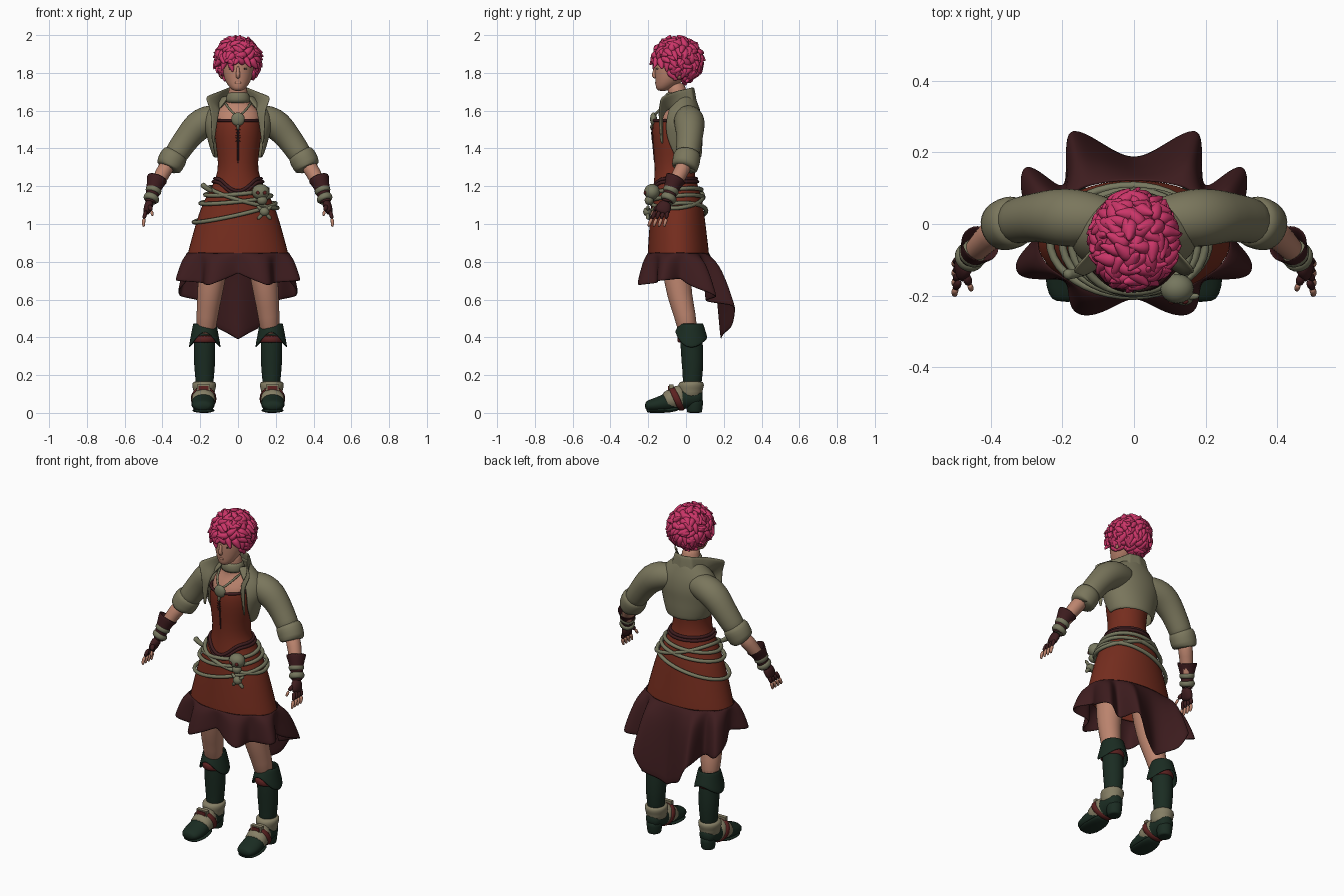
import bpy, bmesh, math, random
from math import sin, cos, pi, radians
from mathutils import Vector, Matrix

random.seed(4)
if "Cube" in bpy.data.objects:
    bpy.data.objects.remove(bpy.data.objects["Cube"])


def colour(name, r, g, b):
    m = bpy.data.materials.new(name)
    m.diffuse_color = (r, g, b, 1)
    m.use_nodes = True
    for n in m.node_tree.nodes:
        if n.type == 'BSDF_PRINCIPLED':
            n.inputs["Base Color"].default_value = (r, g, b, 1)
            n.inputs["Roughness"].default_value = 0.8
    return m


SKIN = colour("skin", .5, .23, .155)
HAIR = colour("pink hair", .6, .036, .14)
OLIVE = colour("olive cloth", .195, .182, .108)
ROPE = colour("grey green rope", .18, .183, .112)
RUST = colour("rust cloth", .178, .026, .013)
MAROON = colour("dark maroon", .048, .012, .0135)
GREEN = colour("dark green leather", .0105, .025, .016)
BEIGE = colour("beige wrap", .235, .21, .13)
RED = colour("dark red strap", .11, .016, .015)
DARK = colour("dark brown", .03, .015, .012)


def finish(name, bm, mat, mirror=False, sub=1, thick=0):
    bmesh.ops.recalc_face_normals(bm, faces=bm.faces)
    for f in bm.faces:
        f.smooth = True
    me = bpy.data.meshes.new(name)
    bm.to_mesh(me)
    bm.free()
    me.materials.append(mat)
    ob = bpy.data.objects.new(name, me)
    bpy.context.collection.objects.link(ob)
    if mirror:
        ob.modifiers.new("mirror", 'MIRROR')
    if thick:
        ob.modifiers.new("thickness", 'SOLIDIFY').thickness = thick
    if sub:
        s = ob.modifiers.new("smooth", 'SUBSURF')
        s.levels = s.render_levels = sub
    return ob


def tubes(name, mat, paths, seg=12, axis=None, ref=(0, 1, 0), loop=False, caps=True, **kw):
    """Sweep ellipses along paths of (x, y, z, radius[, second radius])."""
    bm = bmesh.new()
    for path in paths:
        n = len(path)
        pts = [Vector(p[:3]) for p in path]
        rings = []
        for i, p in enumerate(path):
            if axis:
                t = Vector(axis)
            elif loop:
                t = pts[(i + 1) % n] - pts[i - 1]
            else:
                t = pts[min(i + 1, n - 1)] - pts[max(i - 1, 0)]
            t = t.normalized()
            s = t.cross(Vector(ref)).normalized()
            v = s.cross(t)
            rx, ry = p[3], p[-1]
            rings.append([bm.verts.new(pts[i] + s * rx * cos(2 * pi * k / seg) + v * ry * sin(2 * pi * k / seg))
                          for k in range(seg)])
        pairs = list(zip(rings, rings[1:])) + ([(rings[-1], rings[0])] if loop else [])
        for a, b in pairs:
            for k in range(seg):
                j = (k + 1) % seg
                bm.faces.new((a[k], a[j], b[j], b[k]))
        if caps and not loop:
            bm.faces.new(rings[0])
            bm.faces.new(rings[-1])
    return finish(name, bm, mat, **kw)


def grid(name, mat, fn, nu, nv, closed=False, **kw):
    """Sheet from a function of u and v, both running from 0 to 1."""
    bm = bmesh.new()
    cols = nu if closed else nu + 1
    rows = [[bm.verts.new(fn(i / nu, j / nv)) for i in range(cols)] for j in range(nv + 1)]
    for a, b in zip(rows, rows[1:]):
        for i in range(nu):
            k = (i + 1) % cols
            bm.faces.new((a[i], a[k], b[k], b[i]))
    return finish(name, bm, mat, **kw)


def blob(name, mat, loc, size, mirror=False, box=False):
    bm = bmesh.new()
    m = Matrix.Translation(loc) @ Matrix.Diagonal((*size, 1))
    if box:
        bmesh.ops.create_cube(bm, size=2, matrix=m)
    else:
        bmesh.ops.create_uvsphere(bm, u_segments=16, v_segments=10, radius=1, matrix=m)
    ob = finish(name, bm, mat, mirror=mirror, sub=0)
    if box:
        for f in ob.data.polygons:
            f.use_smooth = False


def at(table, key):
    """Linear lookup in rows sorted by their first value."""
    key = min(max(key, table[0][0]), table[-1][0])
    for a, b in zip(table, table[1:]):
        if key <= b[0]:
            t = (key - a[0]) / (b[0] - a[0])
            return [p + (q - p) * t for p, q in zip(a[1:], b[1:])]


def stack(name, mat, rows, x=0, **kw):
    """Horizontal ellipses from rows of (z, centre y, x radius, y radius)."""
    return tubes(name, mat, [[(x, cy, z, rx, ry) for z, cy, rx, ry in rows]], axis=(0, 0, 1), seg=20, **kw)


# Head, neck and face
stack("head", SKIN, [(1.703, -.125, .022, .024), (1.72, -.115, .043, .046), (1.75, -.092, .066, .07),
                     (1.8, -.07, .083, .097), (1.86, -.06, .088, .107), (1.92, -.05, .085, .1), (1.965, -.05, .05, .06)])
stack("neck_and_chest", SKIN, [(1.46, -.06, .1, .09), (1.55, -.055, .125, .095), (1.6, -.035, .115, .07),
                               (1.635, -.035, .065, .055), (1.67, -.042, .05, .05), (1.76, -.055, .05, .052)])
tubes("nose", SKIN, [[(0, -.158, 1.84, .008), (0, -.168, 1.805, .01), (0, -.172, 1.785, .014), (0, -.158, 1.773, .011)]], seg=8)
blob("lips", SKIN, (0, -.155, 1.748), (.02, .009, .007))
blob("eyes", BEIGE, (.035, -.148, 1.822), (.014, .008, .006), mirror=True)
blob("pupils", DARK, (.035, -.153, 1.822), (.006, .005, .005), mirror=True)
blob("ears", SKIN, (.087, -.04, 1.8), (.012, .02, .032), mirror=True)

# Hair: a cap without the face, covered in chunky curled locks
centre = Vector((0, -.045, 1.866))
size = Vector((.11, .124, .112))


def on_face(p):
    return (p.y < -.085 and p.z < 1.85) or (p.y < -.03 and p.z < 1.79)


bm = bmesh.new()
bmesh.ops.create_uvsphere(bm, u_segments=28, v_segments=20, radius=1,
                          matrix=Matrix.Translation(centre) @ Matrix.Diagonal((*size, 1)))
bmesh.ops.delete(bm, geom=[v for v in bm.verts if on_face(v.co)], context='VERTS')
finish("hair_cap", bm, HAIR, sub=0)
locks = []
COUNT = 210
for i in range(COUNT):
    z = 1 - 2 * (i + .5) / COUNT
    r, a = math.sqrt(1 - z * z), i * 2.39996
    n = Vector((r * cos(a), r * sin(a), z))
    p = centre + n * size
    if on_face(p) or z < -.93:
        continue
    d = Vector((random.uniform(-1, 1), random.uniform(-1, 1), random.uniform(-1.6, .3)))
    d = (d - n * d.dot(n)).normalized()
    w = random.uniform(.019, .027)
    b = p + n * .004 + d * .022
    c = b + n * random.uniform(-.002, .016) + d * .03
    locks.append([(*(p - n * .012 - d * .015), w * .7), (*(p - n * .002), w), (*b, w * .8), (*c, w * .15)])
tubes("hair_locks", HAIR, locks, seg=7, ref=(.3, 1, .2))

# Dress
DRESS = [(.81, -.04, .28, .168), (.9, -.042, .255, .16), (1.0, -.045, .228, .15), (1.1, -.046, .195, .14),
         (1.18, -.052, .15, .125), (1.25, -.06, .114, .108), (1.32, -.062, .104, .104), (1.42, -.06, .12, .115),
         (1.5, -.058, .128, .124), (1.555, -.06, .113, .112)]
stack("dress", RUST, DRESS, caps=False, thick=.008)


def on_dress(a, z, off=.01):
    cy, rx, ry = at(DRESS, z)
    return (rx + off) * sin(a), cy - (ry + off) * cos(a), z


def around(height, radius, off=.01, steps=40):
    return [(*on_dress(2 * pi * i / steps, height(2 * pi * i / steps), off), radius) for i in range(steps)]


tubes("waist_belt", MAROON, [around(lambda a, z=z: z - .065 * max(0, cos(a)) ** 6, .009, .004, 64) for z in (1.24, 1.224)],
      seg=8, ref=(0, 0, 1), loop=True, sub=0)
tubes("neckline_trim", MAROON, [around(lambda a: 1.548, .008, 0)], seg=8, ref=(0, 0, 1), loop=True, sub=0)
tubes("front_seam", MAROON, [[(*on_dress(0, 1.53 - i * .03, -.001), .005) for i in range(8)]], seg=6)
tubes("front_laces", DARK, [[(*on_dress(-s * .12, z, .003), .003), (*on_dress(s * .12, z - .025, .003), .003)]
                            for z in (1.52, 1.49, 1.46) for s in (-1, 1)], seg=6, ref=(0, 0, 1))

# Ruffled hem with deep folds, long at the back
HEM = [(0, .385), (.35, .45), (.5, .56), (.8, .59), (1.05, .62), (1.5, .71), (2, .7), (2.7, .675), (pi, .74)]
FOLDS = [(0, 0), (.5, 1), (.8, 2), (1.05, 3), (1.5, 4), (2, 5), (2.35, 6), (2.7, 7), (pi, 8)]


def ruffle(u, v):
    a = 2 * pi * u
    side = min(a, 2 * pi - a)
    wave = -cos(pi * at(FOLDS, side)[0])
    back = max(0, cos(a))
    k = v ** .55
    rx = .272 + (.045 + .042 * wave) * k
    ry = .164 + (.04 + .034 * wave + .06 * back + .26 * back * (1 - back) * (1 + wave)) * k
    return rx * sin(a), -.04 + ry * cos(a), .85 + (at(HEM, side)[0] - .85) * v


grid("skirt_ruffle", MAROON, ruffle, 120, 6, closed=True, thick=.008)

# Hip ropes with a skull and crossed bones
tubes("hip_ropes", ROPE, [around(lambda a, z=z, k=k: z + k * sin(a) - .012 * cos(a), .011)
                          for z, k in ((1.06, .05), (1.14, -.055), (1.13, .02), (1.17, .015))],
      seg=8, ref=(0, 0, 1), loop=True, sub=0)
tubes("rope_knot", ROPE, [[(-.13, -.13, 1.17, .014), (-.17, -.14, 1.19, .014), (-.195, -.14, 1.215, .02)]], seg=8)
blob("skull", ROPE, (.12, -.18, 1.17), (.047, .042, .042))
blob("skull_jaw", ROPE, (.128, -.195, 1.125), (.028, .024, .025))
for x in (.106, .142):
    blob("skull_eye", RED, (x, -.216, 1.165), (.01, .008, .01))
tubes("crossed_bones", ROPE, [[(.14 - s * .045, -.2, 1.1, .012), (.14, -.205, 1.065, .009), (.14 + s * .04, -.2, 1.02, .015)]
                              for s in (-1, 1)], seg=8)
blob("bone_knot", ROPE, (.14, -.205, 1.065), (.026, .022, .024))

# Short open jacket
JACKET = [(1.35, -.03, .13, .112, 104), (1.41, -.033, .152, .12, 116), (1.46, -.035, .165, .122, 125),
          (1.53, -.03, .185, .12, 133), (1.6, -.022, .17, .1, 138), (1.63, -.02, .13, .085, 140), (1.68, -.02, .08, .066, 140)]


def jacket(u, v):
    z = 1.35 + .33 * v
    cy, rx, ry, spread = at(JACKET, z)
    a = radians(spread) * (2 * u - 1)
    return rx * sin(a), cy + ry * cos(a), z


grid("jacket_body", OLIVE, jacket, 28, 10, thick=.012)

# Flared collar with pointed tips, running down into narrow lapels
COLLAR_TOP = [(0, 0, .045, 1.724), (.3, .055, .03, 1.724), (.55, .1, -.05, 1.705), (.7, .178, -.13, 1.672),
              (.8, .148, -.14, 1.6), (1, .14, -.13, 1.43)]
COLLAR_BASE = [(0, 0, .062, 1.62), (.3, .075, .045, 1.62), (.55, .1, -.03, 1.61), (.7, .1, -.1, 1.6),
               (.8, .108, -.12, 1.56), (1, .132, -.12, 1.42)]


def collar(u, v):
    return Vector(at(COLLAR_BASE, u)).lerp(Vector(at(COLLAR_TOP, u)), v)


grid("collar", OLIVE, collar, 20, 3, mirror=True, thick=.01)

# Sleeves and turned-back cuffs
tubes("sleeves", OLIVE, [[(.03, .012, 1.565, .05, .05), (.1, .012, 1.56, .072), (.16, .016, 1.55, .084), (.215, .02, 1.52, .082),
                          (.265, .02, 1.46, .07), (.315, .012, 1.39, .066), (.355, 0, 1.325, .062)]], seg=16, mirror=True)
tubes("sleeve_cuffs", OLIVE, [[(.323, .01, 1.385, .064), (.338, .006, 1.36, .076), (.36, -.002, 1.318, .074),
                               (.374, -.01, 1.285, .069), (.366, -.006, 1.305, .05)]], seg=16, mirror=True)

# Arms, gloves and hands
tubes("forearms", SKIN, [[(.36, 0, 1.33, .045), (.4, -.03, 1.27, .042), (.44, -.072, 1.19, .034), (.462, -.095, 1.12, .028)]], mirror=True)
tubes("glove_cuffs", MAROON, [[(.428, -.055, 1.24, .06), (.438, -.068, 1.215, .048), (.452, -.085, 1.165, .036),
                               (.464, -.098, 1.11, .032)]], mirror=True, caps=False, thick=.006)
tubes("wrist_wraps", ROPE, [[(x - .01, y + .01, z + .016, .034), (x - .006, y + .006, z + .01, .045), (x, y, z - .01, .045),
                             (x + .003, y - .004, z - .018, .034)]
                            for x, y, z in ((.45, -.083, 1.178), (.461, -.095, 1.137))], mirror=True)
tubes("palms", MAROON, [[(.464, -.1, 1.12, .026, .03), (.476, -.118, 1.09, .024, .042), (.488, -.13, 1.05, .018, .042)]], mirror=True)
SPREAD = [(i - 1.5) * .021 for i in range(4)]
tubes("glove_fingers", MAROON, [[(.486, -.128 + o, 1.075, .013), (.5, -.144 + o * 1.2, 1.022, .0125)] for o in SPREAD]
      + [[(.47, -.14, 1.1, .017), (.458, -.172, 1.07, .013)]], seg=8, mirror=True)
tubes("finger_tips", SKIN, [[(.496, -.141 + o * 1.2, 1.03, .011), (.502, -.152 + o * 1.3, 1.008, .0105),
                             (.498, -.158 + o * 1.3, .983, .007)] for o in SPREAD]
      + [[(.459, -.168, 1.075, .011), (.452, -.187, 1.04, .008)]], seg=8, mirror=True)

# Neck band and pendant
stack("neck_band", OLIVE, [(1.635, -.045, .066, .063), (1.66, -.048, .068, .066), (1.685, -.05, .06, .06), (1.7, -.05, .054, .055)])
tubes("necklace", ROPE, [[(.07, -.06, 1.645, .007), (.055, -.125, 1.62, .007), (.025, -.16, 1.585, .007), (0, -.172, 1.57, .007)]],
      seg=8, mirror=True)
blob("pendant", ROPE, (0, -.172, 1.555), (.036, .018, .036))
tubes("pendant_drop", ROPE, [[(0, -.18, 1.53, .012), (0, -.185, 1.495, .005)]], seg=8)

# Legs
tubes("legs", SKIN, [[(.115, -.045, .9, .09), (.135, -.05, .75, .077), (.15, -.035, .62, .067), (.163, -.005, .52, .058),
                      (.172, .015, .4, .052)]], seg=16, mirror=True)

# Boots
stack("boot_shafts", GREEN, [(.45, .025, .058, .06), (.36, .03, .057, .06), (.26, .035, .058, .059), (.19, .035, .049, .051),
                             (.1, .03, .045, .05)], x=.177, mirror=True)
stack("knee_straps", RED, [(.37, .024, .06, .063), (.375, .024, .066, .07), (.405, .024, .066, .07), (.41, .024, .06, .063)],
      x=.176, mirror=True)


def boot_cuff(u, v):
    a = 2 * pi * u
    low = .37 - .025 * cos(2 * a) + .035 * max(0, -sin(a)) ** 4
    r = .062 + .024 * v
    return .176 + r * cos(a), .028 + r * 1.02 * sin(a), .475 + (low - .475) * v


grid("boot_cuffs", GREEN, boot_cuff, 24, 4, closed=True, mirror=True, thick=.008)
tubes("shoes", GREEN, [[(.18, .09, .075, .035, .04), (.18, .05, .085, .052, .055), (.181, -.02, .08, .055, .062),
                        (.183, -.09, .058, .06, .052), (.185, -.15, .043, .066, .04), (.186, -.2, .037, .054, .031),
                        (.186, -.218, .037, .034, .018)]], ref=(0, 0, 1), seg=16, mirror=True)
tubes("soles", GREEN, [[(.183, -.212, .012, .04, .012), (.183, -.17, .012, .064, .013), (.183, -.08, .013, .06, .014),
                        (.181, -.03, .03, .045, .014)]], ref=(0, 0, 1), mirror=True)
stack("heels", GREEN, [(.0, .045, .036, .038), (.004, .045, .038, .04), (.05, .045, .044, .046), (.08, .045, .045, .048)],
      x=.18, mirror=True)
stack("ankle_wraps", BEIGE, [(.168, .03, .052, .055), (.16, .028, .064, .068), (.135, .026, .064, .07), (.12, .024, .056, .062),
                             (.07, .024, .058, .066)], x=.179, mirror=True)
tubes("instep_wraps", BEIGE, [[(.181, 0, .085, .058, .072), (.182, -.045, .08, .062, .066), (.183, -.085, .068, .065, .056),
                               (.184, -.12, .056, .065, .048)]], ref=(0, 0, 1), seg=16, mirror=True)


def strap(y, lean, height):
    return [(.182 + .062 * cos(a), y + lean * sin(a), .076 + height * sin(a), .006, .017)
            for a in [2 * pi * i / 20 for i in range(20)]]


tubes("shoe_straps", RED, [strap(-.05, -.025, .058)], seg=8, loop=True, sub=0, mirror=True)
blob("buckle_frames", BEIGE, (.182, -.078, .125), (.034, .012, .024), mirror=True, box=True)
blob("buckle_plates", RED, (.182, -.088, .125), (.026, .006, .017), mirror=True, box=True)
